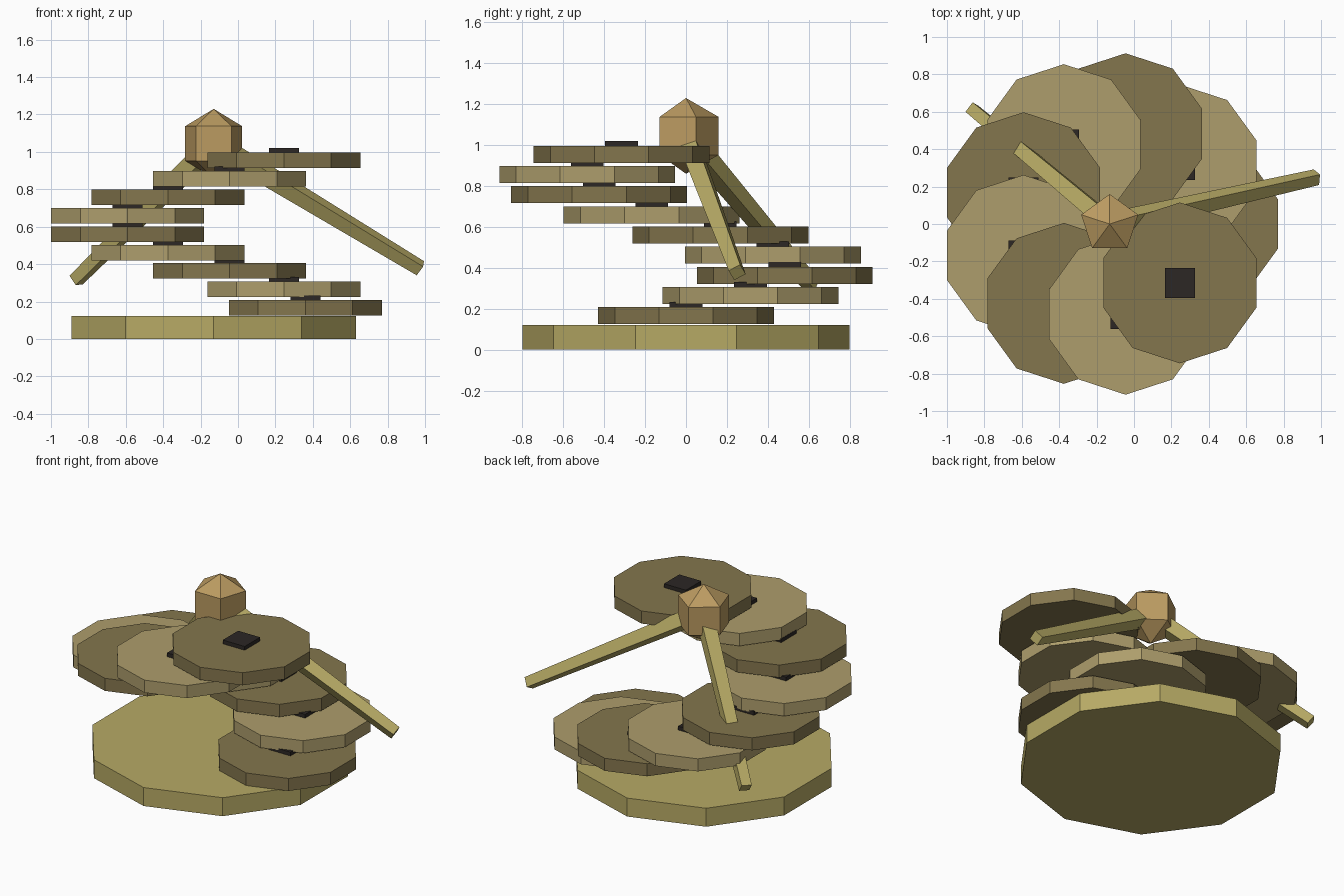
import bpy, bmesh
from math import sin, cos, pi, radians
from mathutils import Vector

if "Cube" in bpy.data.objects:
    bpy.data.objects.remove(bpy.data.objects["Cube"])

CX = -0.13  # central axis of the spiral


def mat(name, rgb):
    m = bpy.data.materials.new(name)
    m.diffuse_color = (*rgb, 1)
    m.use_nodes = True
    m.node_tree.nodes["Principled BSDF"].inputs["Base Color"].default_value = m.diffuse_color
    return m


OLIVE = mat("olive", (0.47, 0.40, 0.13))
DARK = mat("dark_tan", (0.23, 0.18, 0.075))
LIGHT = mat("light_tan", (0.42, 0.34, 0.15))
BLACK = mat("black", (0.025, 0.02, 0.018))
GOLD = mat("gold", (0.50, 0.33, 0.12))


def finish(name, bm, loc, m):
    bmesh.ops.recalc_face_normals(bm, faces=bm.faces)
    me = bpy.data.meshes.new(name)
    bm.to_mesh(me)
    bm.free()
    me.materials.append(m)
    ob = bpy.data.objects.new(name, me)
    ob.location = loc
    bpy.context.collection.objects.link(ob)
    return ob


def lathe(name, sides, rings, loc, m, start=pi / 2):
    """Faceted solid from (radius, z) rings; radius 0 makes a point."""
    bm = bmesh.new()
    loops = []
    for r, z in rings:
        n = sides if r else 1
        loops.append([bm.verts.new((r * cos(start + 2 * pi * k / sides),
                                    r * sin(start + 2 * pi * k / sides), z)) for k in range(n)])
    for a, b in zip(loops, loops[1:]):
        for k in range(sides):
            j = (k + 1) % sides
            quad = [a[k % len(a)], a[j % len(a)], b[j % len(b)], b[k % len(b)]]
            bm.faces.new(list(dict.fromkeys(quad)))
    for end in (loops[0], loops[-1]):
        if len(end) > 2:
            bm.faces.new(end)
    return finish(name, bm, loc, m)


# Ten-sided base
lathe("base", 10, [(0.8, 0), (0.8, 0.122)], (CX, 0, 0), OLIVE)

# Spiral of discs, each with a square dark button on top
for i in range(9):
    a = radians(40 * i)
    x, y, z = CX + 0.49 * cos(a), 0.49 * sin(a), 0.125 + 0.0985 * i
    lathe(f"disc_{i + 1}", 10, [(0.43, 0), (0.43, 0.083)], (x, y, z), LIGHT if i % 2 else DARK)
    lathe(f"button_{i + 1}", 4, [(0.08 * 2 ** 0.5, 0), (0.08 * 2 ** 0.5, 0.026)],
          (x, y, z + 0.082), BLACK, pi / 4)

# Five-sided hub with pointed top and bottom
hub = Vector((CX, 0, 1.045))
lathe("hub", 5, [(0, -0.185), (0.16, -0.0925), (0.16, 0.0925), (0, 0.185)], hub, GOLD)

# Tapered four-sided arms sloping down from the hub
for name, foot in (("right_arm", (0.975, 0.25, 0.378)), ("left_arm", (-0.865, 0.615, 0.315))):
    d = Vector(foot) - hub
    arm = lathe(name, 4, [(0.064, 0), (0.045, d.length)], hub, OLIVE)
    arm.rotation_mode = 'QUATERNION'
    arm.rotation_quaternion = Vector((0, 0, 1)).rotation_difference(d)
